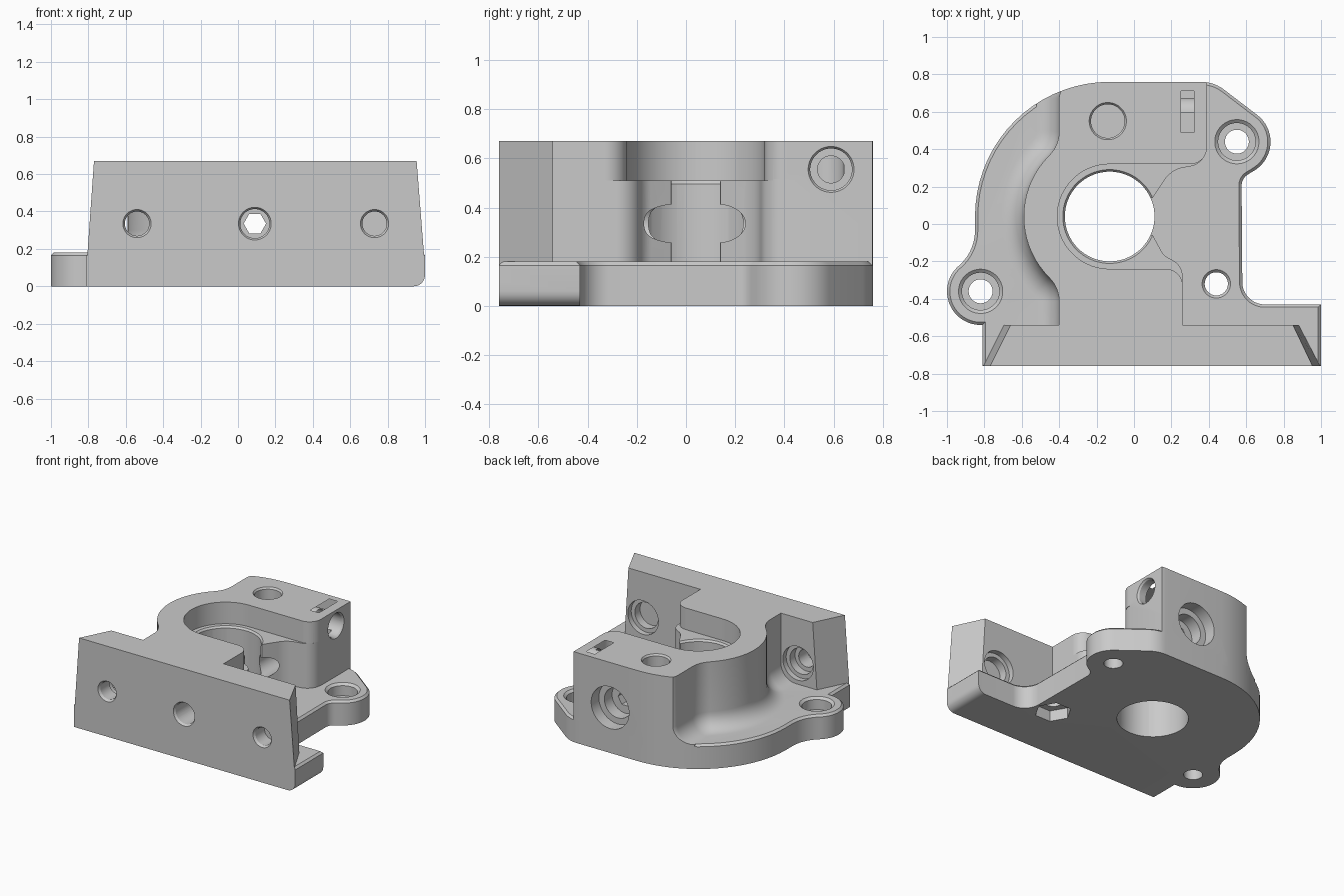
import bpy, bmesh, math
from mathutils import Vector, Matrix

if "Cube" in bpy.data.objects:
    bpy.data.objects.remove(bpy.data.objects["Cube"])

grey = bpy.data.materials.new("light_grey_plastic")
grey.use_nodes = True
COLOUR = (0.59, 0.59, 0.59, 1)
grey.diffuse_color = COLOUR
grey.node_tree.nodes["Principled BSDF"].inputs["Base Color"].default_value = COLOUR


def finish(name, bm):
    bmesh.ops.recalc_face_normals(bm, faces=bm.faces)
    me = bpy.data.meshes.new(name)
    bm.to_mesh(me)
    bm.free()
    me.materials.append(grey)
    ob = bpy.data.objects.new(name, me)
    bpy.context.collection.objects.link(ob)
    return ob


def rounded(corners):
    """Polygon from (x, y, radius) corners, each radius turned into an arc."""
    out = []
    n = len(corners)
    for i, (x, y, r) in enumerate(corners):
        p = Vector((x, y))
        if r == 0:
            out.append(p)
            continue
        a = (Vector(corners[i - 1][:2]) - p).normalized()
        b = (Vector(corners[(i + 1) % n][:2]) - p).normalized()
        half = a.angle(b) / 2
        centre = p + (a + b).normalized() * (r / math.sin(half))
        reach = r / math.tan(half)
        u, v = p + a * reach - centre, p + b * reach - centre
        sweep = math.atan2(u.x * v.y - u.y * v.x, u.dot(v))
        start = math.atan2(u.y, u.x)
        steps = max(2, int(abs(sweep) / math.radians(5)))
        for k in range(steps + 1):
            t = start + sweep * k / steps
            out.append(centre + Vector((math.cos(t), math.sin(t))) * r)
    clean = []
    for p in out:
        if not clean or (p - clean[-1]).length > 0.002:
            clean.append(p)
    return clean


def offset(points, d, weight):
    out = []
    for i, p in enumerate(points):
        a = (p - points[i - 1]).normalized()
        b = (points[(i + 1) % len(points)] - p).normalized()
        m = Vector((a.y + b.y, -a.x - b.x)).normalized()
        scale = max(0.5, m.dot(Vector((a.y, -a.x))))
        out.append(p + m * (d * weight(p) / scale))
    return out


def loft(name, outline, levels, weight=lambda p: 1):
    """Stack an outline through (z, offset) levels and cap both ends."""
    bm = bmesh.new()
    rings = [[bm.verts.new((p.x, p.y, z)) for p in offset(outline, d, weight)]
             for z, d in levels]
    for lo, hi in zip(rings, rings[1:]):
        for i in range(len(lo)):
            bm.faces.new((lo[i - 1], lo[i], hi[i], hi[i - 1]))
    bm.faces.new(rings[0][::-1])
    bm.faces.new(rings[-1])
    return finish(name, bm)


def prism(name, corners, z0, z1):
    return loft(name, rounded(corners), [(z0, 0), (z1, 0)])


def rod(axis, centre, start, end, r, r2=None, sides=48):
    """Cylinder or cone along an axis; centre holds the other two coordinates."""
    bm = bmesh.new()
    bmesh.ops.create_cone(bm, cap_ends=True, segments=sides, radius1=r,
                          radius2=r if r2 is None else r2, depth=end - start)
    mid = (start + end) / 2
    a, b = centre
    pos, rot = {
        "x": ((mid, a, b), Matrix.Rotation(math.pi / 2, 4, "Y")),
        "y": ((a, mid, b), Matrix.Rotation(-math.pi / 2, 4, "X")),
        "z": ((a, b, mid), Matrix.Identity(4))}[axis]
    turn = Matrix.Rotation(math.pi / sides, 4, "Z")
    bm.transform(Matrix.Translation(pos) @ rot @ turn)
    return finish("cutter", bm)


def combine(target, tool, operation):
    mod = target.modifiers.new("combine", "BOOLEAN")
    mod.operation, mod.solver, mod.object = operation, "EXACT", tool
    bpy.context.view_layer.objects.active = target
    bpy.ops.object.modifier_apply(modifier=mod.name)
    bpy.data.objects.remove(tool)


# Base plate with two rounded ears and a rounded lower front corner
plate = rounded([
    (-0.81, -0.76, 0), (1, -0.76, 0), (1, -0.43, 0), (0.58, -0.43, 0.12),
    (0.575, 0.244, 0.07), (0.868, 0.423, 0.18), (0.427, 0.76, 0.2),
    (-0.85, 0.76, 0.72), (-0.85, -0.147, 0.25), (-1.297, -0.54, 0.18),
    (-0.81, -0.54, 0)])
body = loft("motor_mount", plate, [(0, 0), (0.165, 0), (0.18, -0.015)])
bm = bmesh.new()
bm.from_mesh(body.data)
corner = [e for e in bm.edges if all(v.co.x > 0.99 and v.co.z < 0.01 for v in e.verts)]
bmesh.ops.bevel(bm, geom=corner, offset=0.06, segments=6, profile=0.5, affect="EDGES")
bm.to_mesh(body.data)
bm.free()

# Upper block, with a cove where its left side meets the plate
R = 0.12
cove = [(0.18 + R * (1 - math.sin(a)), R * (1 - math.cos(a)))
        for a in [math.pi / 2 * k / 8 for k in range(8, -1, -1)]]
block = loft("upper_block", rounded([
    (0.26, -0.6, 0), (0.26, -0.3, 0), (0.39, 0.35, 0), (0.39, 0.76, 0),
    (-0.4, 0.76, 0.09), (-0.4, 0.42, 0.18), (-0.78, 0.04, 0.46),
    (-0.4, -0.34, 0.18), (-0.4, -0.6, 0)]),
    [(0.1, R)] + cove + [(0.67, 0)], lambda p: 1 if p.x < -0.3 else 0)
combine(block, loft("trim", plate, [(0.05, 0), (0.8, 0)]), "INTERSECT")

# Side mouth with flared lips, and the wider pocket above it
combine(block, prism("mouth", [
    (0, 0.12, 0), (0, -0.05, 0), (0.1, -0.06, 0), (0.16, -0.17, 0.1),
    (0.26, -0.22, 0.1), (0.26, -0.34, 0), (0.7, -0.34, 0), (0.7, 0.42, 0),
    (0.39, 0.42, 0), (0.37, 0.32, 0.1), (0.2, 0.29, 0.15), (0.1, 0.14, 0)],
    0.05, 0.515), "DIFFERENCE")
combine(block, prism("pocket", [
    (-0.41, 0.32, 0.279), (-0.41, -0.24, 0.279), (0.26, -0.24, 0.09),
    (0.26, -0.34, 0), (0.7, -0.34, 0), (0.7, 0.42, 0), (0.39, 0.42, 0),
    (0.39, 0.32, 0.09)], 0.51, 0.8), "DIFFERENCE")
combine(body, block, "UNION")

# Front wall, leaning inward toward the top and the back
bm = bmesh.new()
rings = [[bm.verts.new((x, y, z)) for x, y in pts] for z, pts in (
    (0.1, ((-0.81, -0.76), (1, -0.76), (0.885, -0.54), (-0.7, -0.54))),
    (0.67, ((-0.77, -0.76), (0.955, -0.76), (0.85, -0.54), (-0.66, -0.54))))]
for i in range(4):
    bm.faces.new((rings[0][i - 1], rings[0][i], rings[1][i], rings[1][i - 1]))
bm.faces.new(rings[0][::-1])
bm.faces.new(rings[1])
combine(body, finish("front_wall", bm), "UNION")

# Main bore
cutters = [rod("z", (-0.13, 0.04), -0.1, 0.8, 0.24),
           rod("z", (-0.13, 0.04), 0.49, 0.515, 0.235, 0.255)]

# Ear holes with counterbores
for centre in ((0.55, 0.44), (-0.82, -0.36)):
    cutters += [rod("z", centre, -0.1, 0.3, 0.064),
                rod("z", centre, 0.09, 0.3, 0.1),
                rod("z", centre, 0.16, 0.19, 0.095, 0.13)]

# Plate hole with a hexagonal nut recess underneath
cutters += [rod("z", (0.44, -0.32), -0.1, 0.3, 0.062),
            rod("z", (0.44, -0.32), 0.16, 0.19, 0.058, 0.085),
            rod("z", (0.44, -0.32), -0.1, 0.08, 0.125, sides=6)]

# Wall holes, counterbored from behind
for x in (-0.54, 0.73):
    cutters += [rod("y", (x, 0.335), -0.9, -0.5, 0.065),
                rod("y", (x, 0.335), -0.78, -0.74, 0.089, 0.062),
                rod("y", (x, 0.335), -0.64, -0.43, 0.095),
                rod("y", (x, 0.335), -0.58, -0.43, 0.125)]

# Clamp screw passage running front to back
clamp = (0.09, 0.335)
cutters += [rod("y", clamp, -0.9, 0.4, 0.078),
            rod("y", clamp, -0.78, -0.74, 0.1, 0.075),
            rod("y", clamp, 0.35, 0.7, 0.06, sides=6),
            rod("y", clamp, 0.58, 0.9, 0.11),
            rod("y", clamp, 0.67, 0.9, 0.155)]

# Blind top hole, side hole and nut slot
cutters += [rod("z", (-0.14, 0.55), 0.4, 0.8, 0.09),
            rod("z", (-0.14, 0.55), 0.65, 0.68, 0.085, 0.107),
            rod("x", (0.59, 0.555), 0.16, 0.6, 0.085),
            rod("x", (0.59, 0.555), 0.37, 0.4, 0.08, 0.1),
            rod("x", (0.59, 0.555), -0.14, 0.3, 0.055),
            prism("slot", [(0.25, 0.49, 0), (0.32, 0.49, 0), (0.32, 0.71, 0),
                           (0.25, 0.71, 0)], 0.46, 0.8)]
for cutter in cutters:
    combine(body, cutter, "DIFFERENCE")

bpy.ops.object.select_all(action="DESELECT")
body.select_set(True)
bpy.context.view_layer.objects.active = body
bpy.ops.object.shade_smooth_by_angle(angle=math.radians(30))
